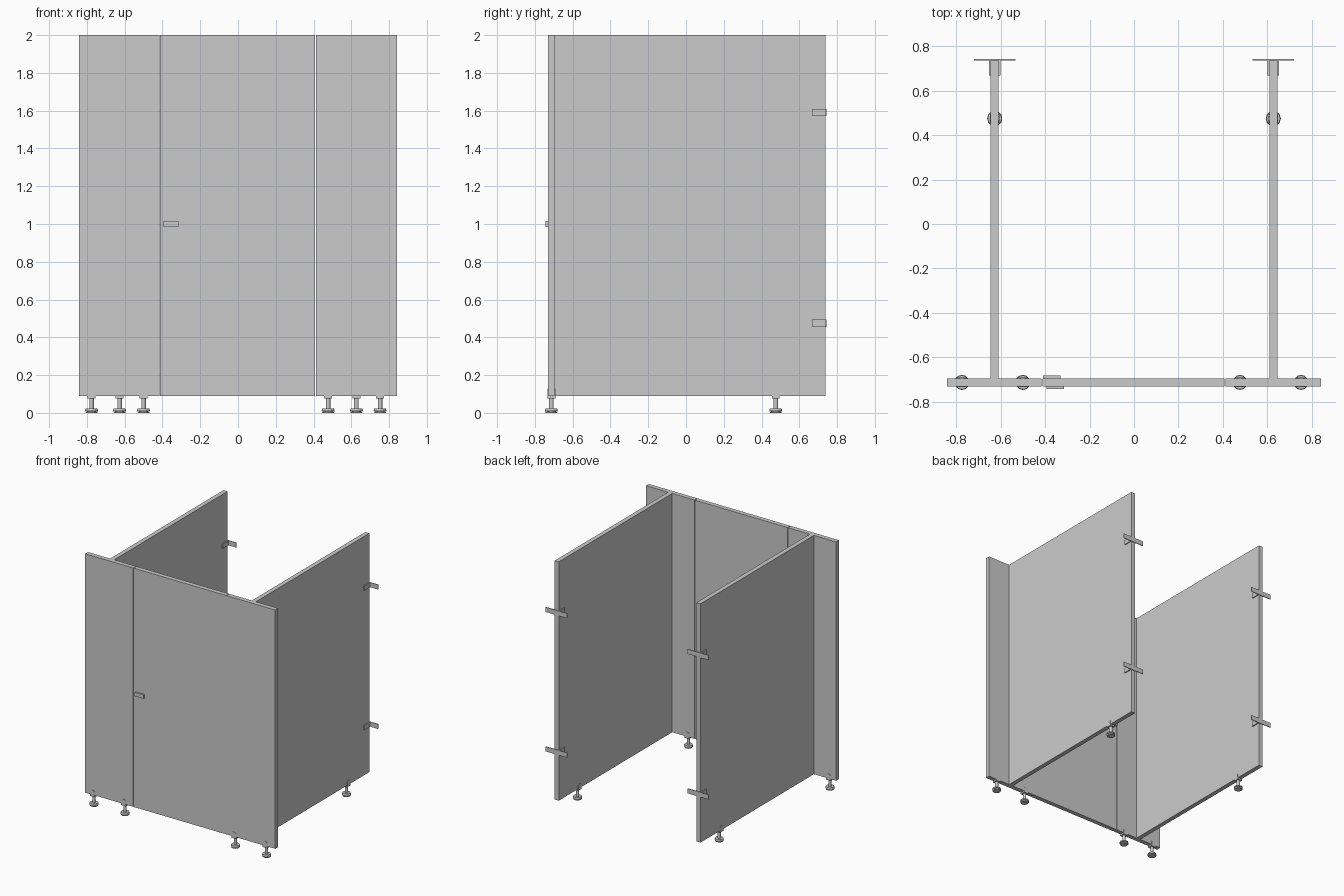
import bpy, bmesh, math
from mathutils import Matrix

if "Cube" in bpy.data.objects:
    bpy.data.objects.remove(bpy.data.objects["Cube"])


def finish(name, bm):
    bmesh.ops.recalc_face_normals(bm, faces=bm.faces)
    me = bpy.data.meshes.new(name)
    bm.to_mesh(me)
    bm.free()
    ob = bpy.data.objects.new(name, me)
    bpy.context.collection.objects.link(ob)
    return ob


def add_box(bm, x0, x1, y0, y1, z0, z1):
    m = Matrix.Translation(((x0 + x1) / 2, (y0 + y1) / 2, (z0 + z1) / 2)) \
        @ Matrix.Diagonal((x1 - x0, y1 - y0, z1 - z0, 1))
    bmesh.ops.create_cube(bm, size=1, matrix=m)


def box(name, *dims):
    bm = bmesh.new()
    add_box(bm, *dims)
    return finish(name, bm)


def add_cyl(bm, r0, r1, z0, z1, n=12):
    bmesh.ops.create_cone(bm, cap_ends=True, segments=n, radius1=r0, radius2=r1,
                          depth=z1 - z0, matrix=Matrix.Translation((0, 0, (z0 + z1) / 2)))


FRONT, INNER, BACK = -0.731, -0.695, 0.743
BOTTOM, TOP = 0.09, 2.0
SIDE_X, HALF = 0.627, 0.018

# Front panels and door
box("front_panel_left", -0.841, -0.416, FRONT, INNER, BOTTOM, TOP)
box("door", -0.412, 0.408, FRONT, INNER, BOTTOM, TOP)
box("front_panel_right", 0.412, 0.841, FRONT, INNER, BOTTOM, TOP)

# Latch: outside plate and inside slider
box("latch_outside", -0.394, -0.316, -0.743, FRONT, 0.985, 1.016)
box("latch_inside", -0.41, -0.332, INNER, -0.682, 0.985, 1.016)


# Adjustable foot with a U-shaped clip gripping the panel
def foot(name, x, y, turn=0):
    bm = bmesh.new()
    add_cyl(bm, 0.030, 0.033, 0, 0.007)
    add_cyl(bm, 0.024, 0.024, 0.007, 0.011)
    add_cyl(bm, 0.034, 0.031, 0.011, 0.023)
    add_cyl(bm, 0.012, 0.012, 0.023, 0.078)
    add_box(bm, -0.021, 0.021, -0.021, 0.021, 0.077, 0.0895)
    # clip cheeks with clipped top corners
    for s in (-1, 1):
        outline = [(-0.018, 0.08), (0.018, 0.08), (0.018, 0.118),
                   (0.010, 0.128), (-0.010, 0.128), (-0.018, 0.118)]
        f = bm.faces.new([bm.verts.new((px, s * 0.018, pz)) for px, pz in outline])
        ext = bmesh.ops.extrude_face_region(bm, geom=[f])["geom"]
        bmesh.ops.translate(bm, vec=(0, s * 0.003, 0),
                            verts=[v for v in ext if isinstance(v, bmesh.types.BMVert)])
    ob = finish(name, bm)
    ob.location = (x, y, 0)
    ob.rotation_euler.z = turn


for i, x in enumerate((-0.775, -0.5, 0.477, 0.752)):
    foot(f"front_foot_{i + 1}", x, (FRONT + INNER) / 2)

# Side partitions, their rear feet and wall brackets
for side, s in (("left", -1), ("right", 1)):
    cx = s * SIDE_X
    box(f"side_panel_{side}", cx - HALF, cx + HALF, INNER, 0.738, BOTTOM, TOP)
    foot(f"side_foot_{side}", cx, 0.475, math.pi / 2)
    for level, z in (("lower", 0.475), ("upper", 1.59)):
        bm = bmesh.new()
        z0, z1 = z - 0.019, z + 0.019
        add_box(bm, cx - 0.094, cx + 0.094, 0.737, BACK, z0, z1)
        for t in (-1, 1):
            a, b = sorted((cx + t * HALF, cx + t * (HALF + 0.008)))
            add_box(bm, a, b, 0.668, 0.738, z0, z1)
        finish(f"wall_bracket_{side}_{level}", bm)
